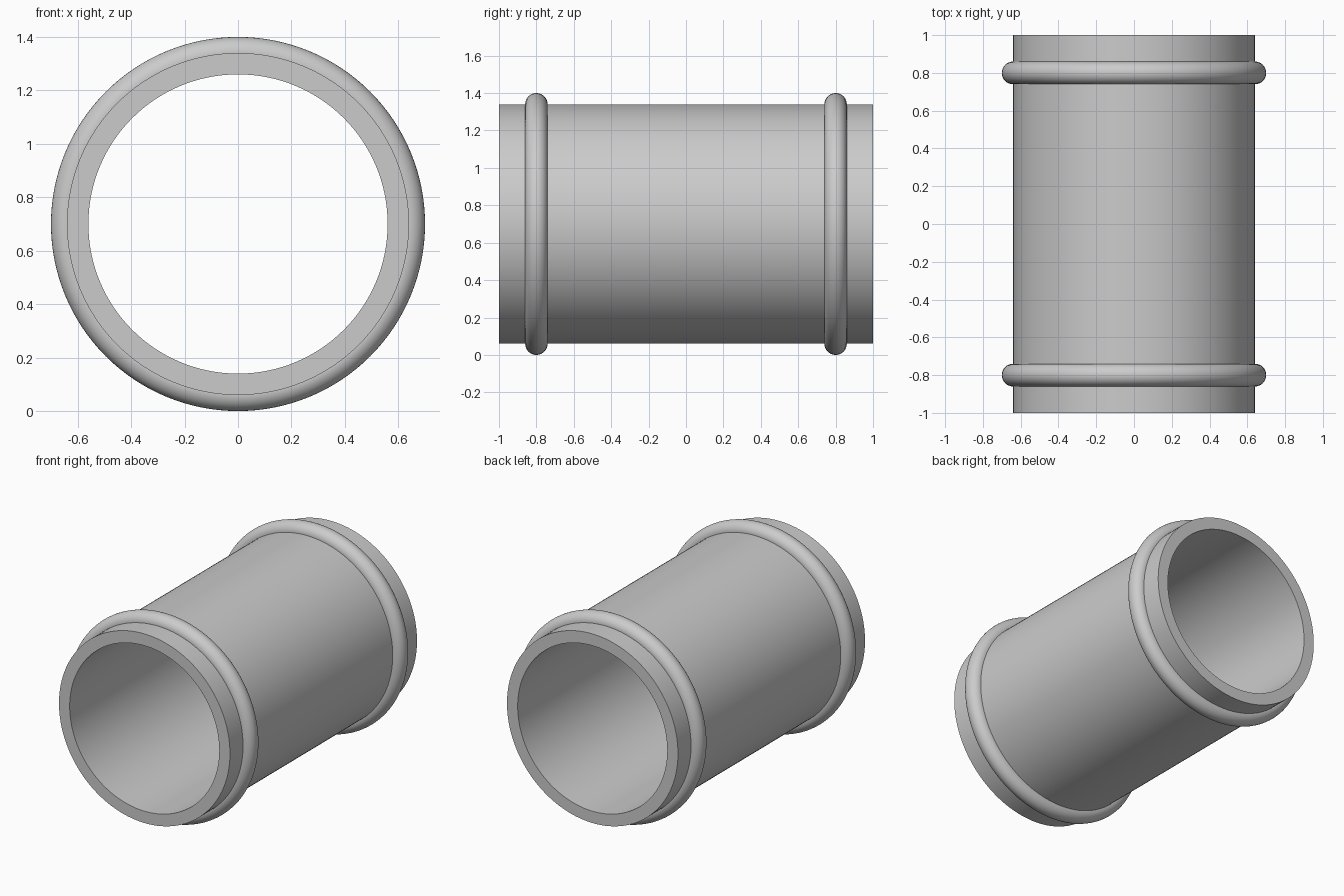
import bpy, math
from mathutils import Matrix

cube = bpy.data.objects.get("Cube")
if cube:
    bpy.data.objects.remove(cube, do_unlink=True)

RADIUS, BORE, HALF_LENGTH = 0.64, 0.56, 1.0
RING_Y, RING_THICKNESS = 0.8, 0.06
CENTRE_Z = RADIUS + RING_THICKNESS
SEGMENTS = 128

grey = bpy.data.materials.new("plain grey")
grey.use_nodes = True
colour = (0.6, 0.6, 0.6, 1)
grey.diffuse_color = colour
grey.node_tree.nodes["Principled BSDF"].inputs["Base Color"].default_value = colour


def lathe(name, profile):
    """Spin a closed (radius, y) profile about the lengthwise axis."""
    n = len(profile)
    verts, faces = [], []
    for i in range(SEGMENTS):
        a = 2 * math.pi * i / SEGMENTS
        verts += [(r * math.cos(a), y, r * math.sin(a)) for r, y in profile]
        here, after = i * n, (i + 1) % SEGMENTS * n
        for j in range(n):
            k = (j + 1) % n
            faces.append((here + j, here + k, after + k, after + j))
    mesh = bpy.data.meshes.new(name)
    mesh.from_pydata(verts, [], faces)
    mesh.materials.append(grey)
    obj = bpy.data.objects.new(name, mesh)
    bpy.context.collection.objects.link(obj)
    obj.location.z = CENTRE_Z
    bpy.ops.object.select_all(action="DESELECT")
    obj.select_set(True)
    bpy.context.view_layer.objects.active = obj
    bpy.ops.object.shade_smooth_by_angle(angle=math.radians(35))
    return obj


# Hollow tube, open at both ends
lathe("tube", [(BORE, -HALF_LENGTH), (RADIUS, -HALF_LENGTH),
               (RADIUS, HALF_LENGTH), (BORE, HALF_LENGTH)])

# Rounded ring near each end
for name, y in (("front_ring", -RING_Y), ("back_ring", RING_Y)):
    angles = [2 * math.pi * i / 32 for i in range(32)]
    lathe(name, [(RADIUS + RING_THICKNESS * math.cos(a),
                  y + RING_THICKNESS * math.sin(a)) for a in angles])
